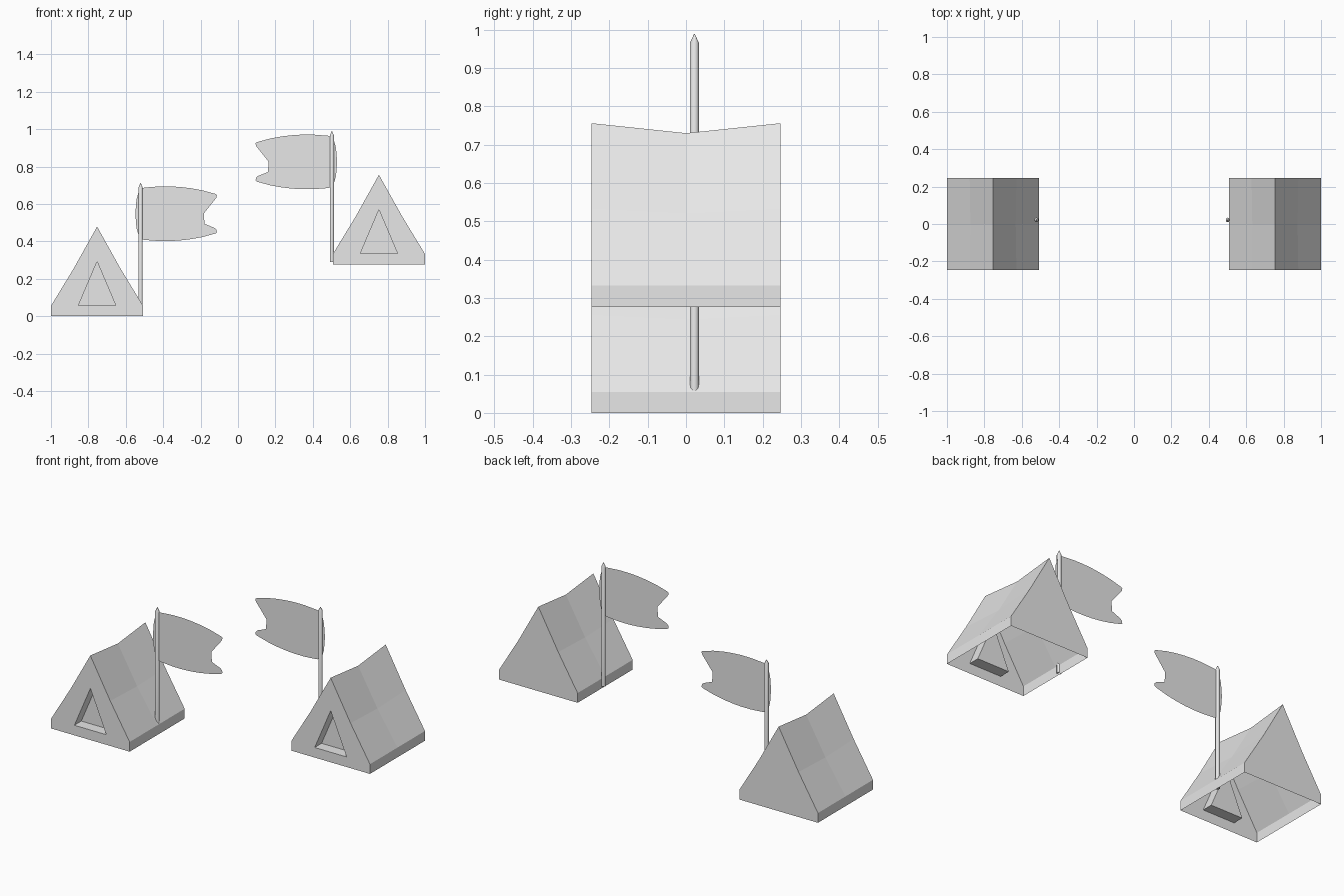
import bpy
import bmesh
from math import pi
from mathutils import Matrix

cube = bpy.data.objects.get("Cube")
if cube:
    bpy.data.objects.remove(cube, do_unlink=True)

grey = bpy.data.materials.new("plain grey")
grey.use_nodes = True
grey.diffuse_color = (0.8, 0.8, 0.8, 1)
grey.node_tree.nodes["Principled BSDF"].inputs["Base Color"].default_value = (0.8, 0.8, 0.8, 1)

HALF = 0.2465        # half width and half length of a tent
DOOR_DEPTH = 0.062


def finish(bm, name, location, smooth=False):
    mesh = bpy.data.meshes.new(name)
    bm.to_mesh(mesh)
    bm.free()
    mesh.materials.append(grey)
    obj = bpy.data.objects.new(name, mesh)
    obj.location = location
    bpy.context.collection.objects.link(obj)
    if smooth:
        bpy.ops.object.select_all(action='DESELECT')
        obj.select_set(True)
        bpy.context.view_layer.objects.active = obj
        bpy.ops.object.shade_smooth_by_angle(angle=pi / 3.5)
    return obj


def tent(name, location):
    """Canvas shell with an open floor, sagging middle and recessed door."""
    bm = bmesh.new()

    def section(y, kink_x, kink_z, ridge):
        side = [(HALF, 0), (HALF, 0.055), (kink_x, kink_z)]
        points = [(-x, z) for x, z in side] + [(0, ridge)] + side[::-1]
        return [bm.verts.new((x, y, z)) for x, z in points]

    rows = [section(-HALF, 0.125, 0.255, 0.479),
            section(0, 0.121, 0.243, 0.453),
            section(HALF, 0.125, 0.255, 0.479)]
    for a, b in zip(rows, rows[1:]):
        for i in range(len(a) - 1):
            bm.faces.new((a[i], a[i + 1], b[i + 1], b[i]))
    bm.faces.new(rows[2])

    # Front wall around the door, in two mirrored halves
    door = [(-0.1, 0.057), (0, 0.292), (0.1, 0.057)]
    outer = [bm.verts.new((x, -HALF, z)) for x, z in door]
    inner = [bm.verts.new((x, -HALF + DOOR_DEPTH, z)) for x, z in door]
    front = rows[0]
    bm.faces.new(front[:4] + [outer[1], outer[0]])
    bm.faces.new(front[3:] + [outer[2], outer[1]])
    bm.faces.new((front[0], outer[0], outer[2], front[-1]))
    for i in range(3):
        j = (i + 1) % 3
        bm.faces.new((outer[i], outer[j], inner[j], inner[i]))
    bm.faces.new(inner)
    bmesh.ops.recalc_face_normals(bm, faces=bm.faces)
    return finish(bm, name, location)


def pole(name, location):
    """Slim round pole with a pointed tip."""
    bm = bmesh.new()
    radius, shaft, tip = 0.012, 0.676, 0.024
    for bottom, height, top_radius in ((0, shaft, radius), (shaft, tip, 0.001)):
        bmesh.ops.create_cone(bm, cap_ends=True, segments=10,
                              radius1=radius, radius2=top_radius, depth=height,
                              matrix=Matrix.Translation((0, 0, bottom + height / 2)))
    bmesh.ops.remove_doubles(bm, verts=bm.verts, dist=0.0001)
    joint = [f for f in bm.faces if len(f.verts) > 4
             and abs(f.calc_center_median().z - shaft) < 0.001]
    bmesh.ops.delete(bm, geom=joint, context='FACES_ONLY')
    bmesh.ops.recalc_face_normals(bm, faces=bm.faces)
    return finish(bm, name, location, smooth=True)


def flag(name, location, direction):
    """Flat swallow-tailed flag, mirrored about its middle line."""
    upper = [(-0.022, 0.075), (-0.010, 0.118), (0.004, 0.134), (0.022, 0.140),
             (0.10, 0.146), (0.16, 0.146), (0.21, 0.143), (0.27, 0.136),
             (0.33, 0.125), (0.40, 0.106), (0.408, 0.100), (0.406, 0.086),
             (0.396, 0.076), (0.342, 0.054), (0.312, 0.032), (0.300, 0.015)]
    outline = [(-0.028, 0)] + upper + [(0.297, 0)] + [(x, -z) for x, z in upper[::-1]]
    bm = bmesh.new()
    bm.faces.new([bm.verts.new((x * direction, 0, z)) for x, z in outline])
    bmesh.ops.triangulate(bm, faces=bm.faces)
    return finish(bm, name, location)


# Two camps: side, tent x, ground height, pole x, flag direction
for side, tent_x, ground, pole_x, direction in (
        ("right", -0.7535, 0, -0.521, 1),
        ("left", 0.7535, 0.277, 0.502, -1)):
    tent(side + "_tent", (tent_x, 0, ground))
    pole(side + "_flag_pole", (pole_x, 0.022, ground + 0.012))
    flag(side + "_flag", (pole_x, 0.022, ground + 0.548), direction)
